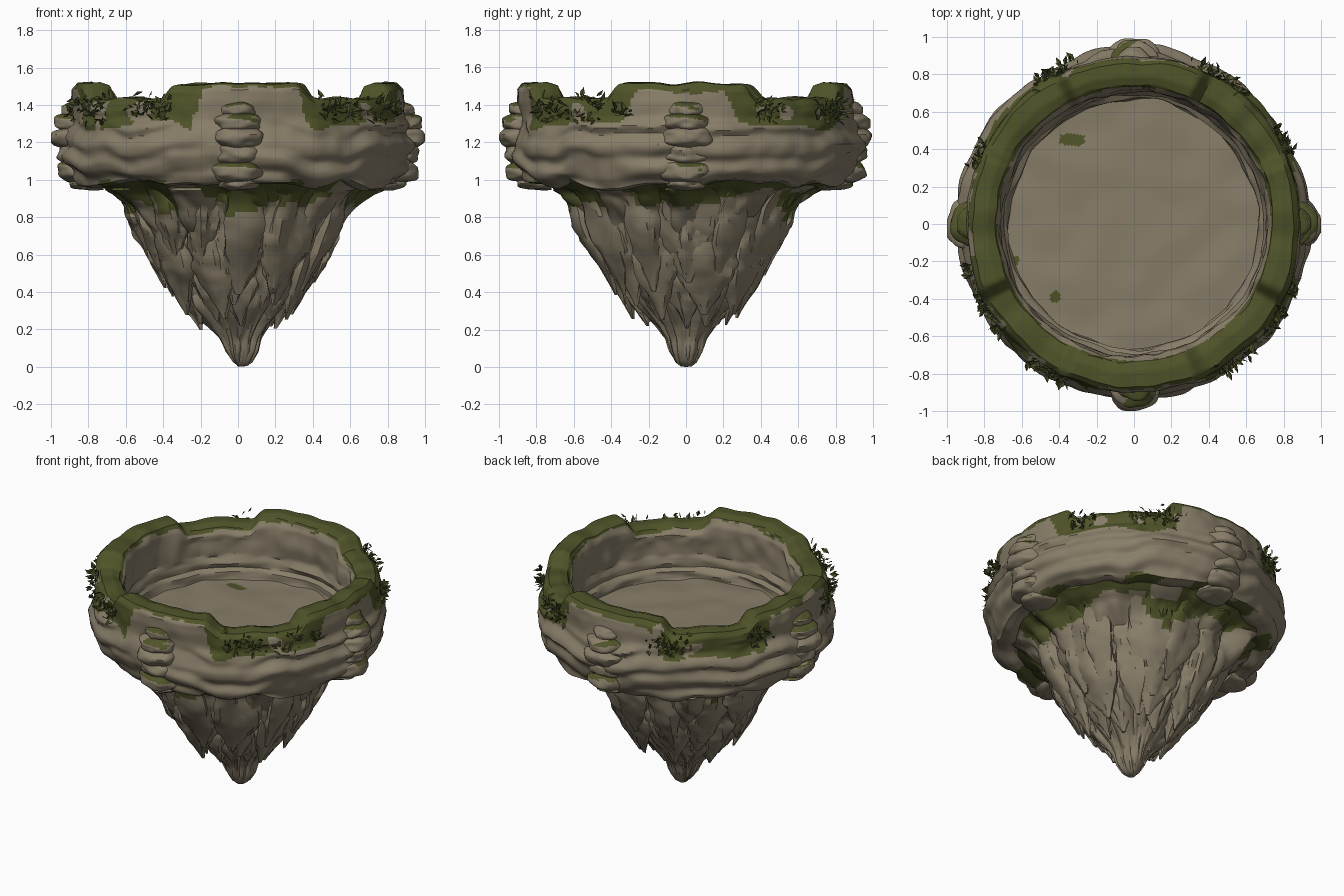
import bpy, bmesh, math, random
from mathutils import Vector, Matrix, noise

random.seed(11)
TAU = math.tau
if "Cube" in bpy.data.objects:
    bpy.data.objects.remove(bpy.data.objects["Cube"])


def material(name, rgb):
    m = bpy.data.materials.new(name)
    m.use_nodes = True
    m.diffuse_color = (*rgb, 1)
    bsdf = m.node_tree.nodes["Principled BSDF"]
    bsdf.inputs["Base Color"].default_value = (*rgb, 1)
    bsdf.inputs["Roughness"].default_value = 0.9
    return m


ROCK = material("rock", (0.245, 0.206, 0.14))
MOSS = material("moss", (0.08, 0.088, 0.022))
LEAF = material("leaf", (0.068, 0.078, 0.02))


def n3(x, y, z, f=1.0):
    return noise.noise(Vector((x, y, z)) * f)


def step(a, b, x):
    t = max(0.0, min(1.0, (x - a) / (b - a)))
    return t * t * (3 - 2 * t)


def finish(bm, name, mats, mossy=None, angle=40):
    """Turn a bmesh into a shaded object; mossy(centre, normal) picks moss faces."""
    bmesh.ops.recalc_face_normals(bm, faces=bm.faces)
    bm.normal_update()
    if mossy:
        for f in bm.faces:
            f.material_index = int(bool(mossy(f.calc_center_median(), f.normal)))
    me = bpy.data.meshes.new(name)
    bm.to_mesh(me)
    bm.free()
    for m in mats:
        me.materials.append(m)
    ob = bpy.data.objects.new(name, me)
    bpy.context.scene.collection.objects.link(ob)
    bpy.ops.object.select_all(action='DESELECT')
    ob.select_set(True)
    bpy.context.view_layer.objects.active = ob
    bpy.ops.object.shade_smooth_by_angle(angle=math.radians(angle))


def refine(points, gap):
    out = []
    for p, q in zip(points, points[1:]):
        k = max(1, round(math.dist(p, q) / gap))
        out += [(p[0] + (q[0] - p[0]) * i / k, p[1] + (q[1] - p[1]) * i / k) for i in range(k)]
    return out + [points[-1]]


def lathe(profile, segs, shape, closed=False):
    """Spin a profile, with shape(r, z, angle) giving the final r, z."""
    bm = bmesh.new()
    cols = []
    for i in range(segs):
        a = TAU * i / segs
        spun = [shape(r, z, a) for r, z in profile]
        cols.append([bm.verts.new((r * math.cos(a), r * math.sin(a), z)) for r, z in spun])
    rows = len(profile)
    for i in range(segs):
        p, q = cols[i], cols[(i + 1) % segs]
        for j in range(rows if closed else rows - 1):
            k = (j + 1) % rows
            bm.faces.new((p[j], q[j], q[k], p[k]))
    bmesh.ops.remove_doubles(bm, verts=bm.verts, dist=0.0004)
    return bm


def from_diagonal(a):
    """Degrees from the nearest diagonal direction."""
    return abs(math.degrees(a) % 90 - 45)


# Parapet ring: layered outside, battlement dips on the diagonals
ring_profile = refine([(.62, 1.02), (.74, .99), (.80, .97), (.845, .98), (.875, 1.02), (.895, 1.07),
                       (.92, 1.13), (.925, 1.19), (.91, 1.25), (.90, 1.29), (.892, 1.32), (.898, 1.42),
                       (.893, 1.48), (.865, 1.512), (.79, 1.517), (.74, 1.5), (.715, 1.45), (.71, 1.25),
                       (.69, 1.2), (.695, 1.17), (.67, 1.15), (.665, 1.1), (.64, 1.07)], 0.014)


def ring_shape(r, z, a):
    c, s = math.cos(a), math.sin(a)
    edge = from_diagonal(a) + 5 * n3(c, s, 5, 3)
    z2 = z - 0.08 * step(1.3, 1.5, z) * (1 - step(16, 23, edge))
    z2 += 0.014 * n3(c, s, 0, 6) * step(1.35, 1.5, z)
    r2 = r + 0.018 * n3(c * r, s * r, z, 4) + 0.008 * n3(c * r, s * r, z, 11)
    if r > 0.74 and z < 1.36:
        # broad rounded strata that wander up and down around the ring
        layer = z * 8 + 1.0 * n3(c, s, 2, 1.8) + 0.25 * n3(c, s, 6, 5)
        saw = layer % 1
        strength = max(0.1, 0.6 + 1.1 * n3(c, s, math.floor(layer) * 3, 1.8))
        fade = step(.78, .86, r) * (1 - step(1.27, 1.36, z))
        r2 += fade * 0.036 * strength * step(0, .35, saw) * (1 - step(.5, 1, saw))
        z2 += 0.045 * n3(c, s, 9, 4.5) * (1 - step(.97, 1.07, z))
    elif r < 0.73 and z < 1.24:
        r2 += 0.014 * n3(c, s, z * 9, 3)
    elif r < 0.73:
        r2 += 0.015 * n3(c, s, z, 7)
    return r2, z2


def ring_moss(p, n):
    a = math.atan2(p.y, p.x)
    r = math.hypot(p.x, p.y)
    w = n3(p.x, p.y, p.z, 5)
    if p.z > 1.38 and n.z > 0.2 and 0.732 < r < 0.872 + 0.03 * w:
        return True
    if p.z < 1.0 and n.z < 0.1 and r < 0.86:
        return n3(p.x, p.y, 1, 4.5) > 0.02
    if r < 0.8:
        return False
    low = 1.285 + 0.07 * w + 0.2 * step(24, 30, from_diagonal(a) + 9 * n3(p.x, p.y, 3, 3))
    return p.z > low and n3(p.x, p.y, p.z + 4, 7) < 0.38


finish(lathe(ring_profile, 320, ring_shape, True), "parapet_ring", [ROCK, MOSS], ring_moss)

# Arena floor with a few moss patches
patches = [(-.33, .45, .068, .032), (-.42, -.39, .027, .03), (-.64, -.2, .025, .03)]
floor_profile = refine([(0, 1.1), (.69, 1.1)], 0.012) + [(.69, 1.05), (0, 1.05)]
finish(lathe(floor_profile, 260,
             lambda r, z, a: (r, z + 0.012 * n3(r * math.cos(a), r * math.sin(a), 1, 5) * min(1, r * 5))),
       "arena_floor", [ROCK, MOSS],
       lambda p, n: n.z > 0 and any(abs((p.x - x) / w) ** 3 + abs((p.y - y) / h) ** 3 < 1
                                    for x, y, w, h in patches))


def under_moss(p, n):
    return p.z > 0.905 - 0.2 * n3(p.x, p.y, 1, 4.5) + 0.04 * n3(p.x, p.y, p.z, 12)


# Hanging rock core, flared under the ring, grooved downwards, with a blunt tip
def core_shape(r, z, a):
    c, s = math.cos(a), math.sin(a)
    ridge = abs(n3(c, s, z * .7, 2.6)) + 0.4 * abs(n3(c, s, z, 6))
    lean = 0.03 * (1 - step(0, .3, z))
    groove = (0.86 + 0.36 * ridge) if z < 0.95 else (0.94 + 0.14 * ridge)
    return max(0, r * groove + (lean * c if r > 0 else 0)), z


core_profile = refine([(0, 1.03), (.78, 1.03), (.785, .995), (.72, .955), (.655, .92), (.58, .84),
                       (.49, .7), (.37, .5), (.26, .32), (.16, .22), (.11, .15), (.085, .08),
                       (.05, .025), (.02, .004), (0, 0)], 0.022)
finish(lathe(core_profile, 160, core_shape), "rock_core", [ROCK, MOSS], under_moss)


# Hanging shards in tiers
def add_shard(bm, a, top, tip, width, depth, flare):
    seed = random.random() * 50
    rows, sides = 24, 20
    out = Vector((math.cos(a), math.sin(a), 0))
    side = Vector((-out.y, out.x, 0))
    sway = random.uniform(-.06, .06)
    last = None
    for j in range(rows + 1):
        t = j / rows
        r = top[0] + (tip[0] - top[0]) * t + flare * (1 - min(1, t / .3)) ** 2
        mid = out * r + side * sway * t + Vector((0, 0, top[1] + (tip[1] - top[1]) * t))
        size = (0.8 + 0.2 * step(0, .4, t)) * (1 - step(.45, 1.12, t))
        loop = []
        for i in range(sides):
            b = TAU * i / sides
            x, y = math.cos(b), math.sin(b)
            k = size * (1 + 0.6 * n3(x, y, t * 1.3 + seed, 1.4) + 0.25 * n3(x, y, t * 3 + seed, 3))
            loop.append(bm.verts.new(mid + out * x * depth * k + side * y * width * k))
        if last:
            for i in range(sides):
                m = (i + 1) % sides
                bm.faces.new((last[i], last[m], loop[m], loop[i]))
        else:
            bm.faces.new(loop)
        last = loop
    bm.faces.new(last)


# each tier: count, top (r, z), tip (r, z), width, depth, tip variation, flare
tiers = [(13, (.575, 1.01), (.41, .46), .13, .075, .09, .12),
         (11, (.475, .84), (.32, .32), .12, .08, .07, 0),
         (9, (.34, .62), (.20, .21), .10, .075, .04, 0),
         (5, (.17, .45), (.09, .16), .085, .06, .04, 0)]
for level, (count, top, tip, width, depth, vary, flare) in enumerate(tiers):
    bm = bmesh.new()
    for i in range(count):
        d = random.uniform(-1, 1) * vary
        add_shard(bm, TAU * (i + level * .4 + random.uniform(-.2, .2)) / count,
                  top, (tip[0] + d * .5, tip[1] + d),
                  width * random.uniform(.85, 1.2), depth * random.uniform(.85, 1.15), flare)
    finish(bm, "hanging_shards_" + "abcd"[level], [ROCK, MOSS], under_moss)

# Four buttresses of stacked stones: height, reach, half width, half height
stones = [(.98, .90, .10, .036), (1.045, .965, .125, .062), (1.14, .97, .115, .062),
          (1.225, 1.0, .125, .062), (1.305, .985, .115, .054), (1.375, .945, .095, .046)]


def buttress_moss(p, n):
    r = math.hypot(p.x, p.y)
    return n.z > 0.5 and (p.z < 1.1 or p.z > 1.3) and n3(p.x, p.y, p.z, 6) > -.3 and r < .985


for name, turn in (("left", 0), ("back", 90), ("right", 180), ("front", 270)):
    bm = bmesh.new()
    for z, reach, half, tall in stones:
        made = bmesh.ops.create_icosphere(bm, subdivisions=4, radius=1)["verts"]
        for v in made:
            x, y = v.co.x, v.co.y
            h = math.copysign(abs(v.co.z) ** 0.7, v.co.z)
            k = 1 + 0.16 * n3(x + turn, y, h + z * 20, 1.6)
            v.co = Vector((reach - .13 + .13 * max(-.4, min(x * k, 1)), half * 1.1 * y * k, z + tall * h * k))
        bmesh.ops.rotate(bm, verts=made, cent=(0, 0, 0), matrix=Matrix.Rotation(math.radians(turn), 3, 'Z'))
    finish(bm, name + "_buttress", [ROCK, MOSS], buttress_moss)

# Creeping plants on the parapet: angle in degrees, spread, leaf count
plants = [(27, 4, 24), (31, 3, 14), (62, 6, 34), (54, 4, 18), (116, 5, 36), (122, 4, 22), (153, 5, 28),
          (196, 3, 16), (210, 6, 34), (218, 3, 14), (238, 6, 36), (245, 4, 20), (303, 6, 34),
          (312, 4, 18), (326, 5, 28), (338, 3, 18)]


def any_way():
    return Vector([random.uniform(-1, 1) for _ in range(3)])


bm = bmesh.new()
for deg, spread, count in plants:
    for _ in range(count):
        a = math.radians(random.gauss(deg, spread * .6))
        r = random.uniform(.885, .93)
        out = Vector((math.cos(a), math.sin(a), 0))
        root = out * r + Vector((0, 0, random.gauss(1.37, .033)))
        aim = (out * .5 + any_way() + Vector((0, 0, .25))).normalized()
        across = aim.cross(any_way()).normalized()
        size = random.uniform(.03, .065)
        end = root + aim * size + aim.cross(across) * size * .2
        mid = root + aim * size * .5
        wide = across * size * .26
        verts = [bm.verts.new(p) for p in (root, mid + wide, end, mid - wide)]
        bm.faces.new(verts[:3])
        bm.faces.new((verts[0], verts[2], verts[3]))
finish(bm, "creeping_plants", [LEAF])
